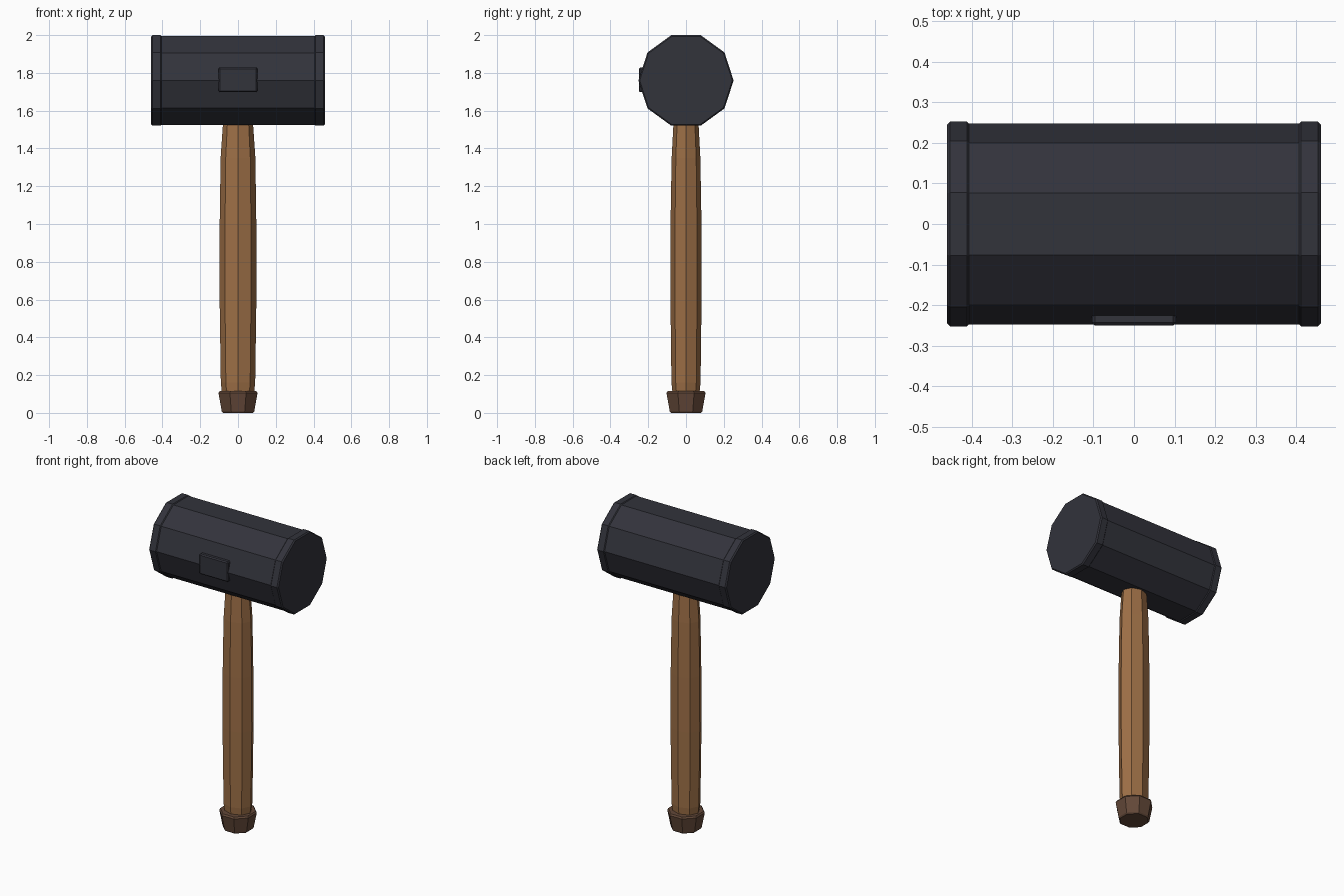
import bpy, bmesh
from math import sin, cos, pi

cube = bpy.data.objects.get("Cube")
if cube:
    bpy.data.objects.remove(cube, do_unlink=True)


def material(name, colour):
    mat = bpy.data.materials.new(name)
    mat.use_nodes = True
    mat.diffuse_color = (*colour, 1)
    mat.node_tree.nodes["Principled BSDF"].inputs["Base Color"].default_value = (*colour, 1)
    return mat


dark_iron = material("dark iron", (0.032, 0.033, 0.044))
wood = material("wood", (0.34, 0.16, 0.062))
dark_wood = material("dark wood", (0.125, 0.065, 0.040))


def finish(name, bm, mat):
    bmesh.ops.recalc_face_normals(bm, faces=bm.faces)
    mesh = bpy.data.meshes.new(name)
    bm.to_mesh(mesh)
    bm.free()
    mesh.materials.append(mat)
    obj = bpy.data.objects.new(name, mesh)
    bpy.context.collection.objects.link(obj)
    return obj


def loft(name, profile, sides, place, mat, turn=0.0):
    """Skin closed rings; place(t, rx, ry, angle) gives each point."""
    bm = bmesh.new()
    rings = [[bm.verts.new(place(t, rx, ry, turn + 2 * pi * i / sides))
              for i in range(sides)] for t, rx, ry in profile]
    for a, b in zip(rings, rings[1:]):
        for i in range(sides):
            j = (i + 1) % sides
            bm.faces.new((a[i], a[j], b[j], b[i]))
    bm.faces.new(rings[0])
    bm.faces.new(rings[-1])
    return finish(name, bm, mat)


def upright(t, rx, ry, a):
    return (rx * cos(a), ry * sin(a), t)


HEAD_Z = 1.76


def sideways(t, rx, ry, a):
    return (t, rx * cos(a), HEAD_Z + ry * sin(a))


# Ten-sided hammer head with a chamfered band at each end
loft("head", [(-0.42, 0.247, 0.247), (0.42, 0.247, 0.247)], 10, sideways, dark_iron)
for side, name in ((1, "left_band"), (-1, "right_band")):
    bands = [(0.405, 0.246), (0.411, 0.252), (0.453, 0.252), (0.46, 0.245)]
    loft(name, [(side * x, r, r) for x, r in bands], 10, sideways, dark_iron)

# Small chamfered plate on the front of the head
bm = bmesh.new()
bmesh.ops.create_cube(bm, size=1)
for v in bm.verts:
    v.co.x *= 0.206
    v.co.y = v.co.y * 0.05 - 0.225
    v.co.z = v.co.z * 0.13 + HEAD_Z + 0.003
plate = finish("front_plate", bm, dark_iron)
bevel = plate.modifiers.new("chamfer", "BEVEL")
bevel.width = 0.007
bevel.segments = 1

# Eight-sided oval handle, swelling gently in the middle
shaft = [(0.09, 0.083, 0.070), (0.16, 0.091, 0.077), (0.65, 0.098, 0.083),
         (1.0, 0.097, 0.082), (1.35, 0.092, 0.076), (1.54, 0.079, 0.066),
         (1.60, 0.076, 0.064)]
loft("handle", shaft, 8, upright, wood)

# Flared end cap with flat sides facing front and side
cap = [(0.0, 0.086, 0.086), (0.008, 0.093, 0.093),
       (0.105, 0.112, 0.112), (0.115, 0.105, 0.105)]
loft("end_cap", cap, 8, upright, dark_wood, pi / 8)
